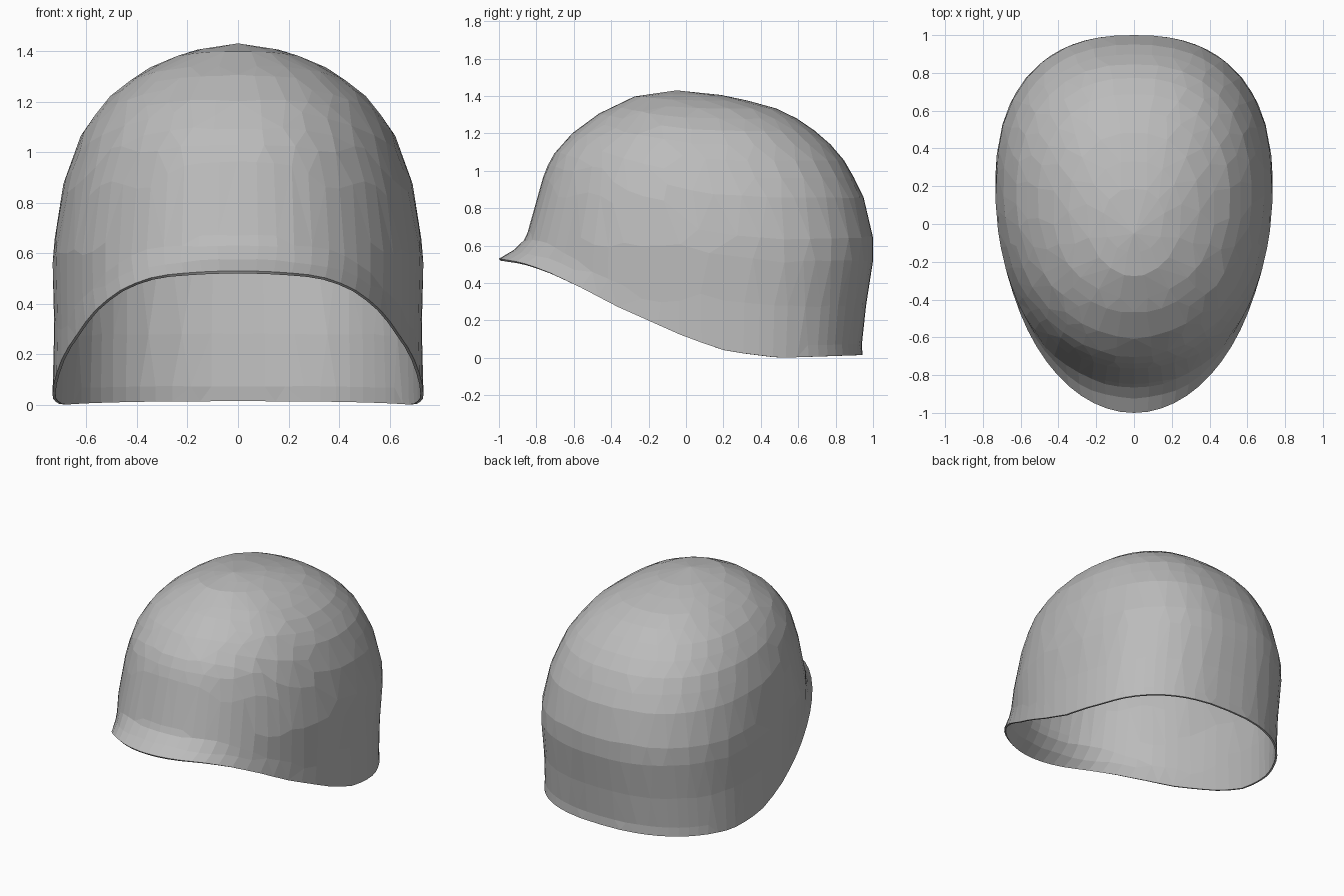
import bpy, bmesh, math

if "Cube" in bpy.data.objects:
    bpy.data.objects.remove(bpy.data.objects["Cube"])

TOP, COLS = 1.43, 64

# Profiles of the shell, each as (height, value)
WIDTH = [(0, .735), (.3, .727), (.6, .735), (.88, .69), (1.07, .62), (1.21, .52),
         (1.32, .38), (1.4, .2), (TOP, 0)]
FRONT = [(0, -.88), (.58, -.87), (.66, -.85), (.8, -.81), (1, -.755), (1.1, -.7), (1.2, -.61),
         (1.31, -.46), (1.4, -.27), (TOP, -.05)]
BACK = [(0, .945), (.07, .94), (.3, .965), (.5, 1), (.66, 1), (.89, .94), (1.1, .82), (1.23, .67),
        (1.32, .53), (1.4, .24), (TOP, -.05)]
CENTRE = [(0, .2), (.6, .2), (1, .12), (1.4, 0), (TOP, -.05)]
# Height of the rim along the length
RIM = [(-1, .53), (-.88, .51), (-.75, .465), (-.57, .38), (-.37, .275), (0, .11), (.22, .035),
       (.5, 0), (.94, .015)]


def sample(table, v):
    if v <= table[0][0]:
        return table[0][1]
    for (a, p), (b, q) in zip(table, table[1:]):
        if v <= b:
            return p + (q - p) * (v - a) / (b - a)
    return table[-1][1]


def power(v, e):
    return math.copysign(abs(v) ** e, v)


def shell_point(angle, z, flare):
    """Point on the shell; flare 1 is the outer edge of the brim."""
    s, c = math.sin(angle), math.cos(angle)
    mid = sample(CENTRE, z)
    if c > 0:
        reach = mid - sample(FRONT, z)
        reach += (1.2 - reach) * flare
        e = 2 / (2.12 - .12 * flare)
    else:
        reach = sample(BACK, z) - mid
        e = 2 / 2.4
    return (sample(WIDTH, z) * power(s, e), mid - reach * power(c, e), z)


# Shell surface: a few rows for the flared brim, then rows up to the crown
bm = bmesh.new()
rows = []
steps = [0, .03, .06, .1, .14]
CROWN_ROWS = 16
for i in range(len(steps) + CROWN_ROWS - 1):
    ring = []
    for j in range(COLS):
        angle = 2 * math.pi * j / COLS
        rim_z = sample(RIM, shell_point(angle, 0, 1)[1])
        if i < len(steps):
            h = steps[i]
        else:
            t = (i - len(steps) + 1) / CROWN_ROWS
            h = steps[-1] + (TOP - rim_z - steps[-1]) * math.sin(t * math.pi / 2)
        flare = max(0, 1 - h / .13) ** 2
        ring.append(bm.verts.new(shell_point(angle, rim_z + h, flare)))
    rows.append(ring)
for low, high in zip(rows, rows[1:]):
    for j in range(COLS):
        k = (j + 1) % COLS
        bm.faces.new((low[j], low[k], high[k], high[j]))
crown = bm.verts.new((0, -.05, TOP))
for j in range(COLS):
    bm.faces.new((rows[-1][j], rows[-1][(j + 1) % COLS], crown))

mesh = bpy.data.meshes.new("helmet_shell")
bm.to_mesh(mesh)
bm.free()
shell = bpy.data.objects.new("helmet_shell", mesh)
bpy.context.collection.objects.link(shell)

# Irregular flat facets, then a thin wall
facets = shell.modifiers.new("facets", "DECIMATE")
facets.ratio = .38
facets.use_symmetry = True
facets.symmetry_axis = "X"
wall = shell.modifiers.new("wall", "SOLIDIFY")
wall.thickness = .012
wall.offset = -1

# Plain grey
grey = bpy.data.materials.new("plain_grey")
grey.use_nodes = True
colour = (.5, .5, .5, 1)
grey.diffuse_color = colour
grey.node_tree.nodes["Principled BSDF"].inputs["Base Color"].default_value = colour
mesh.materials.append(grey)
